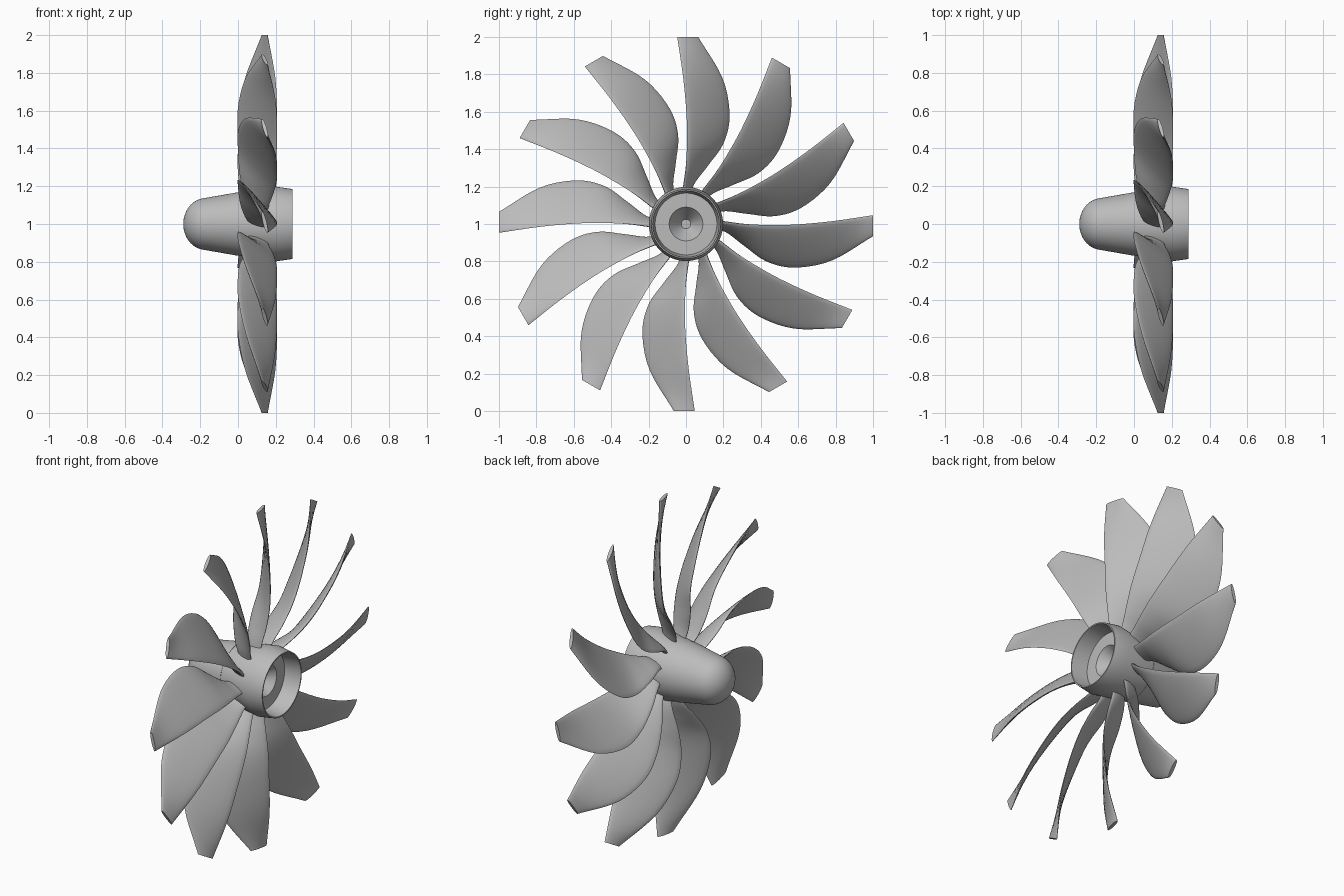
import bpy, bmesh, math
from mathutils import Vector

BLADES = 12
SPAN_STEPS = 5
CHORD_STEPS = 10
HUB_SIDES = 64
CENTRE = Vector((0, 0, 1))

if bpy.data.objects.get("Cube"):
    bpy.data.objects.remove(bpy.data.objects["Cube"])

grey = bpy.data.materials.new("plain grey")
grey.use_nodes = True
colour = (0.5, 0.5, 0.5, 1)
grey.diffuse_color = colour
grey.node_tree.nodes["Principled BSDF"].inputs["Base Color"].default_value = colour


def make_object(name, bm, angle):
    """Turn a bmesh into a shaded object."""
    bmesh.ops.recalc_face_normals(bm, faces=bm.faces)
    mesh = bpy.data.meshes.new(name)
    bm.to_mesh(mesh)
    bm.free()
    mesh.materials.append(grey)
    obj = bpy.data.objects.new(name, mesh)
    bpy.context.collection.objects.link(obj)
    bpy.ops.object.select_all(action='DESELECT')
    obj.select_set(True)
    bpy.context.view_layer.objects.active = obj
    bpy.ops.object.shade_smooth_by_angle(angle=math.radians(angle))
    return obj


def bridge(bm, ring_a, ring_b):
    count = len(ring_a)
    for i in range(count):
        j = (i + 1) % count
        bm.faces.new((ring_a[i], ring_a[j], ring_b[j], ring_b[i]))


def lathe(name, profile):
    """Spin (x, radius) points around the x axis and close both ends."""
    bm = bmesh.new()
    rings = []
    for x, radius in profile:
        ring = []
        for i in range(HUB_SIDES):
            a = math.tau * i / HUB_SIDES
            ring.append(bm.verts.new(CENTRE + Vector((x, radius * math.cos(a), radius * math.sin(a)))))
        rings.append(ring)
    for ring_a, ring_b in zip(rings, rings[1:]):
        bridge(bm, ring_a, ring_b)
    bm.faces.new(rings[0])
    bm.faces.new(rings[-1])
    return make_object(name, bm, 30)


# Nose cone: rounded tip running into a straight taper
nose = []
for i in range(1, 11):
    a = math.radians(80) * i / 10
    nose.append((-0.17 - 0.12 * math.cos(a), 0.137 * math.sin(a)))
lathe("nose_cone", nose + [(0, 0.168)])

# Hub: flared body, back rim, hollow back with a conical shaft socket
lathe("hub", [(0, 0.166), (0.2, 0.198), (0.288, 0.185), (0.288, 0.178),
              (0.19, 0.165), (0.19, 0.09), (0.1, 0.025)])

# Blade stations: radius, leading edge (x, sweep), trailing edge (x, sweep), thickness
STATIONS = [
    (0.14, 0.155, -0.02, 0.06, 0.01, 0.03),
    (0.22, 0.165, -0.01, 0.035, 0.045, 0.03),
    (0.31, 0.185, 0, 0.01, 0.115, 0.03),
    (0.43, 0.203, 0.005, 0, 0.2, 0.028),
    (0.58, 0.207, 0.003, 0, 0.233, 0.026),
    (0.78, 0.197, -0.015, 0.04, 0.195, 0.024),
    (1, 0.155, -0.047, 0.128, 0.065, 0.02),
]


def catmull(p0, p1, p2, p3, t):
    return [b + t / 2 * (c - a + t * (2 * a - 5 * b + 4 * c - d + t * (3 * (b - c) + d - a)))
            for a, b, c, d in zip(p0, p1, p2, p3)]


def smooth_stations():
    def mirrored(a, b):
        return tuple(2 * u - v for u, v in zip(a, b))
    pts = [mirrored(STATIONS[0], STATIONS[1])] + STATIONS + [mirrored(STATIONS[-1], STATIONS[-2])]
    result = []
    for k in range(len(pts) - 3):
        for s in range(SPAN_STEPS):
            result.append(catmull(*pts[k:k + 4], s / SPAN_STEPS))
    return result + [STATIONS[-1]]


def section(lead, trail, thickness):
    """Closed lens-shaped cross-section in the (x, sweep) plane."""
    chord = trail - lead
    normal = Vector((-chord.y, chord.x)).normalized()
    points = []
    for i in range(2 * CHORD_STEPS):
        a = math.pi * i / CHORD_STEPS
        along = (1 - math.cos(a)) / 2
        points.append(lead + chord * along + normal * thickness / 2 * math.sin(a))
    return points


# Twisted, swept blades set around the hub
for n in range(BLADES):
    angle = math.tau * n / BLADES
    outward = Vector((0, math.cos(angle), math.sin(angle)))
    sweep = Vector((0, math.sin(angle), -math.cos(angle)))
    bm = bmesh.new()
    rings = []
    for r, lx, lw, tx, tw, thick in smooth_stations():
        points = section(Vector((lx, lw)), Vector((tx, tw)), thick)
        rings.append([bm.verts.new(CENTRE + outward * r + sweep * p.y + Vector((p.x, 0, 0)))
                      for p in points])
    for ring_a, ring_b in zip(rings, rings[1:]):
        bridge(bm, ring_a, ring_b)
    bm.faces.new(rings[0])
    bm.faces.new(rings[-1])
    make_object(f"blade_{n + 1}", bm, 40)
